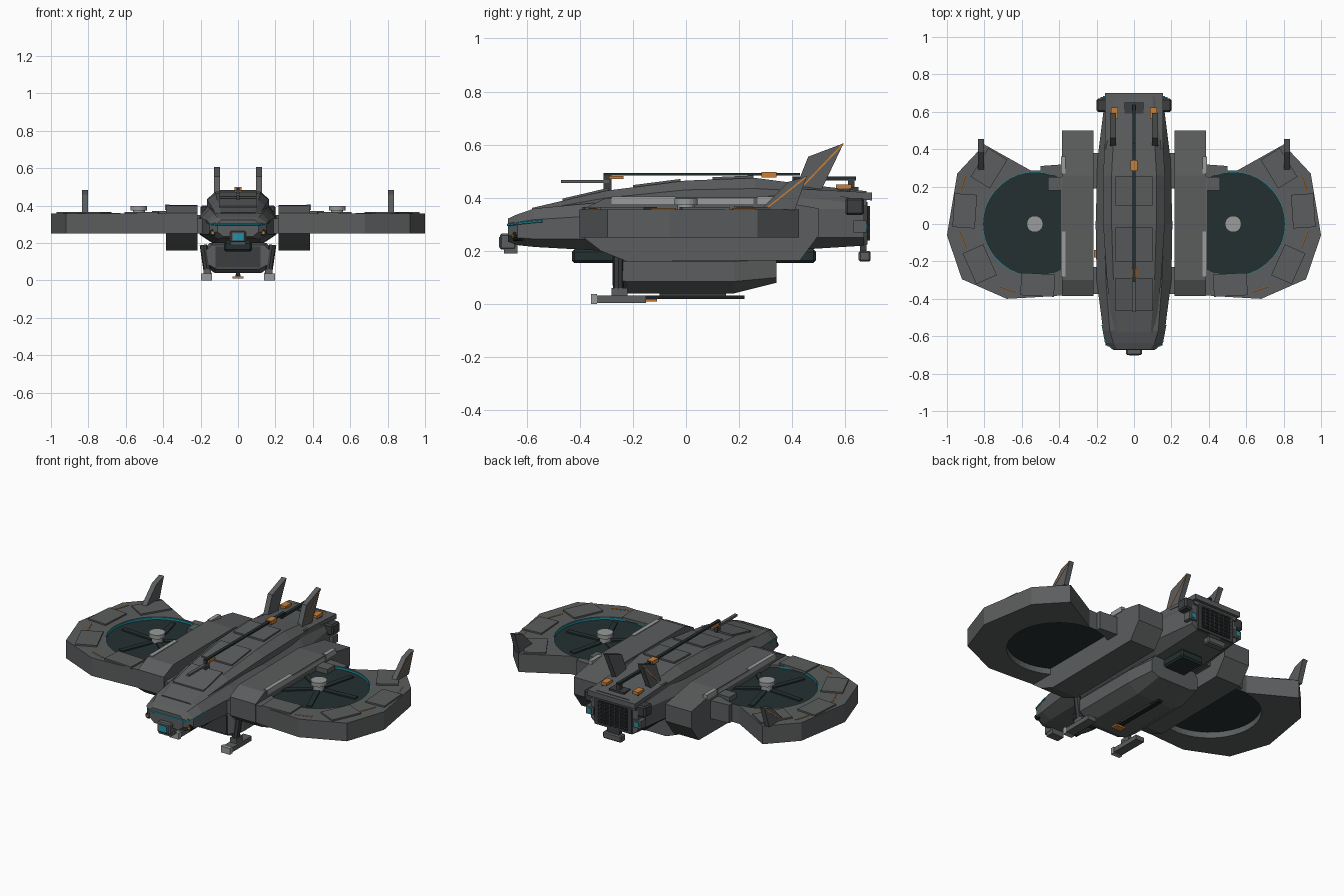
import bpy, bmesh, math
from mathutils import Matrix, Vector


def mat(name, r, g, b):
    m = bpy.data.materials.new(name)
    m.diffuse_color = (r, g, b, 1)
    return m


GREY = mat("hull grey", 0.105, 0.11, 0.112)
DARK = mat("dark teal", 0.018, 0.03, 0.031)
CHAR = mat("charcoal", 0.045, 0.048, 0.05)
LIGHT = mat("light grey", 0.32, 0.33, 0.33)
ORANGE = mat("orange", 0.58, 0.21, 0.035)
CYAN = mat("cyan", 0.015, 0.29, 0.38)
BLACK = mat("grille black", 0.012, 0.014, 0.015)


def finish(name, bm, material):
    bmesh.ops.recalc_face_normals(bm, faces=bm.faces)
    me = bpy.data.meshes.new(name)
    bm.to_mesh(me)
    bm.free()
    ob = bpy.data.objects.new(name, me)
    me.materials.append(material)
    bpy.context.collection.objects.link(ob)
    return ob


def box(name, x, y, z, material, rot=0, bevel=0):
    """Box from (min, max) ranges, optionally turned about z."""
    bm = bmesh.new()
    c = Vector([sum(r) / 2 for r in (x, y, z)])
    d = [abs(r[1] - r[0]) for r in (x, y, z)]
    bmesh.ops.create_cube(bm, size=1, matrix=Matrix.Translation(c)
                          @ Matrix.Rotation(rot, 4, 'Z') @ Matrix.Diagonal((*d, 1)))
    if bevel:
        bmesh.ops.bevel(bm, geom=bm.edges[:], offset=bevel, segments=1, affect='EDGES')
    return finish(name, bm, material)


def loft(name, rings, material):
    """Skin closed rings of equal point count and cap both ends."""
    bm = bmesh.new()
    vs = [[bm.verts.new(p) for p in r] for r in rings]
    n = len(vs[0])
    for a, b in zip(vs, vs[1:]):
        for i in range(n):
            bm.faces.new((a[i], a[(i + 1) % n], b[(i + 1) % n], b[i]))
    bm.faces.new(vs[0])
    bm.faces.new(vs[-1])
    return finish(name, bm, material)


def hull(name, stations, material):
    """Stations: y, top half width, top z, side half width, upper z, lower z, bottom half width, bottom z."""
    rings = []
    for y, t, zt, w, z2, z1, b, zb in stations:
        half = [(b, zb), (w, z1), (w, z2), (t, zt)]
        rings.append([(x, y, z) for x, z in half] + [(-x, y, z) for x, z in half[::-1]])
    return loft(name, rings, material)


def slab(name, pts, x0, x1, material):
    return loft(name, [[(x, y, z) for y, z in pts] for x in (x0, x1)], material)


def cyl(name, p, q, r, material, sides=16):
    p, q = Vector(p), Vector(q)
    bm = bmesh.new()
    rot = (q - p).to_track_quat('Z', 'Y').to_matrix().to_4x4()
    bmesh.ops.create_cone(bm, cap_ends=True, segments=sides, radius1=r, radius2=r,
                          depth=(q - p).length, matrix=Matrix.Translation((p + q) / 2) @ rot)
    return finish(name, bm, material)


# Fuselage and raised upper deck
hull("fuselage", [
    (-0.67, 0.09, 0.322, 0.11, 0.305, 0.26, 0.08, 0.235),
    (-0.635, 0.11, 0.338, 0.152, 0.308, 0.25, 0.10, 0.222),
    (-0.57, 0.13, 0.36, 0.165, 0.318, 0.245, 0.11, 0.215),
    (-0.30, 0.15, 0.385, 0.20, 0.335, 0.245, 0.13, 0.20),
    (0.00, 0.16, 0.40, 0.205, 0.345, 0.245, 0.13, 0.195),
    (0.35, 0.16, 0.41, 0.195, 0.355, 0.25, 0.13, 0.20),
    (0.67, 0.13, 0.40, 0.155, 0.36, 0.25, 0.12, 0.22)], GREY)
hull("upper_deck", [
    (-0.58, 0.09, 0.362, 0.115, 0.35, 0.33, 0.115, 0.32),
    (-0.30, 0.11, 0.427, 0.145, 0.40, 0.36, 0.15, 0.34),
    (0.00, 0.12, 0.465, 0.165, 0.43, 0.38, 0.17, 0.36),
    (0.26, 0.12, 0.475, 0.165, 0.435, 0.39, 0.17, 0.37),
    (0.45, 0.11, 0.45, 0.155, 0.425, 0.39, 0.155, 0.37),
    (0.68, 0.10, 0.425, 0.145, 0.41, 0.39, 0.145, 0.37)], GREY)
slab("tail_plate", [(0.40, 0.425), (0.40, 0.435), (0.70, 0.42), (0.70, 0.39)], -0.155, 0.155, GREY)
# Thin roof panels following the deck slope
for i, (a, za, b, zb) in enumerate([(-0.465, 0.389, -0.29, 0.43), (-0.2, 0.44, -0.02, 0.463),
                                    (0.1, 0.47, 0.255, 0.476)]):
    slab(f"roof_panel_{i}", [(a, za - 0.01), (a, za + 0.008), (b, zb + 0.008), (b, zb - 0.01)], -0.1, 0.1, GREY)

# Spine rods and clips
box("spine_rod", (-0.009, 0.009), (-0.31, 0.43), (0.484, 0.494), DARK)
box("spine_rod_rear", (-0.009, 0.009), (0.40, 0.64), (0.466, 0.48), DARK)
box("spine_probe", (-0.009, 0.009), (-0.47, -0.29), (0.455, 0.467), GREY)
box("rear_spine_mount", (-0.05, 0.05), (0.59, 0.65), (0.42, 0.44), CHAR)
box("rear_spine_post", (-0.012, 0.012), (0.61, 0.635), (0.43, 0.47), CHAR)
box("spine_post", (-0.008, 0.008), (-0.31, -0.28), (0.42, 0.485), CHAR)
box("spine_clip_front", (-0.017, 0.017), (-0.29, -0.235), (0.47, 0.483), ORANGE)
box("spine_clip_rear", (-0.018, 0.018), (0.285, 0.34), (0.476, 0.498), ORANGE)

# Nose sensor and glowing brow line
box("nose_sensor", (-0.042, 0.042), (-0.70, -0.64), (0.205, 0.265), GREY, bevel=0.006)
box("nose_sensor_base", (-0.04, 0.04), (-0.685, -0.635), (0.19, 0.225), GREY)
box("nose_lens", (-0.026, 0.026), (-0.704, -0.699), (0.213, 0.252), CYAN)
brow = [(-0.169, -0.54, 0.313), (-0.151, -0.635, 0.303), (-0.109, -0.67, 0.298),
        (0.109, -0.67, 0.298), (0.151, -0.635, 0.303), (0.169, -0.54, 0.313)]
for i, (p, q) in enumerate(zip(brow, brow[1:])):
    cyl(f"brow_light_{i}", p, q, 0.005, CYAN, 6)

# Rear grille and boxes
box("grille_frame", (-0.12, 0.12), (0.66, 0.683), (0.225, 0.385), CHAR)
box("grille", (-0.095, 0.095), (0.68, 0.687), (0.24, 0.37), BLACK)
for i in range(6):
    z = 0.25 + i * 0.022
    box(f"grille_bar_{i}", (-0.095, 0.095), (0.685, 0.693), (z, z + 0.006), CHAR)
    x = -0.08 + i * 0.032
    box(f"grille_upright_{i}", (x - 0.003, x + 0.003), (0.685, 0.692), (0.24, 0.37), CHAR)
box("rear_step", (-0.06, 0.06), (0.65, 0.695), (0.16, 0.2), GREY, bevel=0.006)
box("rear_step_mount", (-0.04, 0.04), (0.655, 0.68), (0.19, 0.24), CHAR)

# Belly pod, dark keel through it and the rod beneath
hull("belly_pod", [
    (-0.27, 0.14, 0.19, 0.17, 0.16, 0.09, 0.11, 0.06),
    (-0.22, 0.15, 0.20, 0.19, 0.16, 0.085, 0.125, 0.04),
    (0.18, 0.15, 0.20, 0.19, 0.16, 0.085, 0.125, 0.04),
    (0.34, 0.14, 0.20, 0.16, 0.17, 0.10, 0.11, 0.08)], GREY)
box("belly_keel", (-0.075, 0.075), (-0.43, 0.49), (0.155, 0.207), DARK, bevel=0.01)
box("pod_front_panel", (-0.12, 0.12), (-0.277, -0.265), (0.07, 0.18), CHAR)
box("belly_rod", (-0.014, 0.014), (-0.15, 0.22), (0.02, 0.032), BLACK)
box("belly_rod_mount", (-0.012, 0.012), (-0.10, 0.15), (0.03, 0.045), CHAR)
box("belly_marker", (-0.03, 0.03), (-0.15, -0.11), (0.01, 0.02), ORANGE)
box("strut_marker", (-0.214, -0.2), (-0.18, -0.14), (0.25, 0.28), ORANGE)

# Wing outline and its armour plates (x, y, turn)
OUTLINE = [(0.36, -0.38), (0.50, -0.39), (0.68, -0.40), (0.92, -0.295), (1.0, -0.06),
           (0.945, 0.27), (0.80, 0.425), (0.55, 0.285), (0.50, 0.285), (0.50, 0.31), (0.36, 0.32)]
PLATES = [(0.775, 0.298, 0.55), (0.905, 0.07, 0.07), (0.825, -0.215, -0.42), (0.515, -0.325, -1.52)]
FX, FR = 0.53, 0.278

for s, side in ((1, "right"), (-1, "left")):
    # Ducted wing
    wing = loft(f"wing_{side}", [[(s * x, y, z) for x, y in OUTLINE] for z in (0.25, 0.357)], GREY)
    cutter = cyl(f"duct_cutter_{side}", (s * FX, 0, 0.1), (s * FX, 0, 0.5), FR, GREY, 48)
    cutter.hide_render = True
    cutter.hide_set(True)
    cut = wing.modifiers.new("duct", 'BOOLEAN')
    cut.object = cutter
    cut.solver = 'EXACT'
    cyl(f"fan_disc_{side}", (s * FX, 0, 0.285), (s * FX, 0, 0.342), FR + 0.002, DARK, 48)
    ring = [(FR - 0.004, 0.34), (FR + 0.001, 0.34), (FR + 0.001, 0.354), (FR - 0.004, 0.354)]
    bm = bmesh.new()
    arc = [math.radians(a) for a in range(-110, 111, 10)]
    rows = [[bm.verts.new((s * (FX + r * math.cos(a)), r * math.sin(a), z)) for r, z in ring] for a in arc]
    for a, b in zip(rows, rows[1:]):
        for i in range(4):
            bm.faces.new((a[i], a[(i + 1) % 4], b[(i + 1) % 4], b[i]))
    finish(f"duct_light_{side}", bm, CYAN)
    # Fan blades and hub
    for i in range(5):
        a = math.radians(4 + 72 * i)
        x, y = s * (FX + 0.135 * math.cos(a)), 0.135 * math.sin(a)
        box(f"blade_{side}_{i}", (x - 0.1, x + 0.1), (y - 0.015, y + 0.015), (0.338, 0.35), DARK, s * a)
    cyl(f"fan_hub_{side}", (s * FX, 0, 0.34), (s * FX, 0, 0.375), 0.032, LIGHT, 16)
    cyl(f"fan_cap_{side}", (s * FX, 0, 0.373), (s * FX, 0, 0.397), 0.044, LIGHT, 20)
    # Armour plates and thin orange seams between them
    for i, (x, y, a) in enumerate(PLATES):
        x *= s
        box(f"wing_plate_{side}_{i}", (x - 0.06, x + 0.06), (y - 0.09, y + 0.09), (0.35, 0.366), GREY, s * a)
    seams = [(0.90, 0.26), (0.925, 0.175), (0.93, -0.04), (0.895, -0.13), (0.72, -0.335), (0.63, -0.365)]
    for i in (0, 2, 4):
        cyl(f"wing_seam_{side}_{i}", (s * seams[i][0], seams[i][1], 0.357),
            (s * seams[i + 1][0], seams[i + 1][1], 0.357), 0.004, ORANGE, 6)
    # Fins with orange edge stripes
    for name, x, pts in (("wing_fin", 0.818, [(0.28, 0.355), (0.385, 0.46), (0.455, 0.482), (0.41, 0.355)]),
                         ("tail_fin", 0.112, [(0.41, 0.43), (0.46, 0.555), (0.593, 0.605), (0.51, 0.43)])):
        slab(f"{name}_{side}", pts, s * (x - 0.015), s * (x + 0.015), GREY)
        (ya, za), (yb, zb) = pts[0], pts[2]
        slab(f"{name}_stripe_{side}", [(ya + 0.012, za), (ya + 0.02, za), (yb, zb - 0.005), (yb - 0.004, zb)],
             s * (x + 0.014), s * (x + 0.017), ORANGE)
    box(f"tail_clip_{side}", (s * 0.085, s * 0.122), (0.565, 0.622), (0.435, 0.45), ORANGE)
    box(f"tail_clip_base_{side}", (s * 0.088, s * 0.118), (0.57, 0.618), (0.415, 0.436), CHAR)
    # Inner nacelle, cross members and top rail
    slab(f"nacelle_{side}", [(-0.385, 0.25), (-0.385, 0.36), (-0.30, 0.40), (0.26, 0.403), (0.50, 0.36),
                             (0.50, 0.26), (0.43, 0.165), (-0.22, 0.16), (-0.32, 0.20)],
         s * 0.216, s * 0.385, GREY)
    box(f"front_strut_{side}", (s * 0.15, s * 0.23), (-0.375, -0.23), (0.25, 0.33), GREY)
    box(f"rear_strut_{side}", (s * 0.15, s * 0.23), (0.19, 0.38), (0.25, 0.35), GREY)
    box(f"wing_bracket_{side}", (s * 0.38, s * 0.46), (0.18, 0.25), (0.30, 0.37), GREY)
    for i, (x, a, b) in enumerate([(0.365, -0.28, -0.04), (0.383, -0.04, 0.255), (0.365, 0.27, 0.36)]):
        box(f"top_rail_{side}_{i}", (s * x, s * 0.389), (a, b), (0.376, 0.398 if i == 1 else 0.405), LIGHT)
    # Skids and struts
    box(f"skid_{side}", (s * 0.14, s * 0.195), (-0.34, -0.15), (0.005, 0.032), GREY)
    box(f"skid_tip_{side}", (s * 0.138, s * 0.197), (-0.358, -0.335), (0.0, 0.038), LIGHT)
    cyl(f"skid_strut_{side}", (s * 0.16, -0.255, 0.02), (s * 0.185, -0.255, 0.19), 0.02, CHAR, 8)
    box(f"skid_foot_{side}", (s * 0.145, s * 0.185), (-0.28, -0.22), (0.03, 0.06), GREY)
    # Nose ports and rear side pods
    cyl(f"nose_port_{side}", (s * 0.135, -0.65, 0.255), (s * 0.135, -0.61, 0.255), 0.017, BLACK, 10)
    cyl(f"nose_port_ring_{side}", (s * 0.135, -0.654, 0.255), (s * 0.135, -0.649, 0.255), 0.008, ORANGE, 8)
    box(f"rear_side_pod_{side}", (s * 0.13, s * 0.2), (0.60, 0.67), (0.335, 0.40), CHAR, bevel=0.008)
    box(f"rear_lamp_box_{side}", (s * 0.13, s * 0.18), (0.63, 0.68), (0.27, 0.315), GREY)
    box(f"rear_lamp_{side}", (s * 0.143, s * 0.167), (0.679, 0.684), (0.28, 0.305), CYAN)
